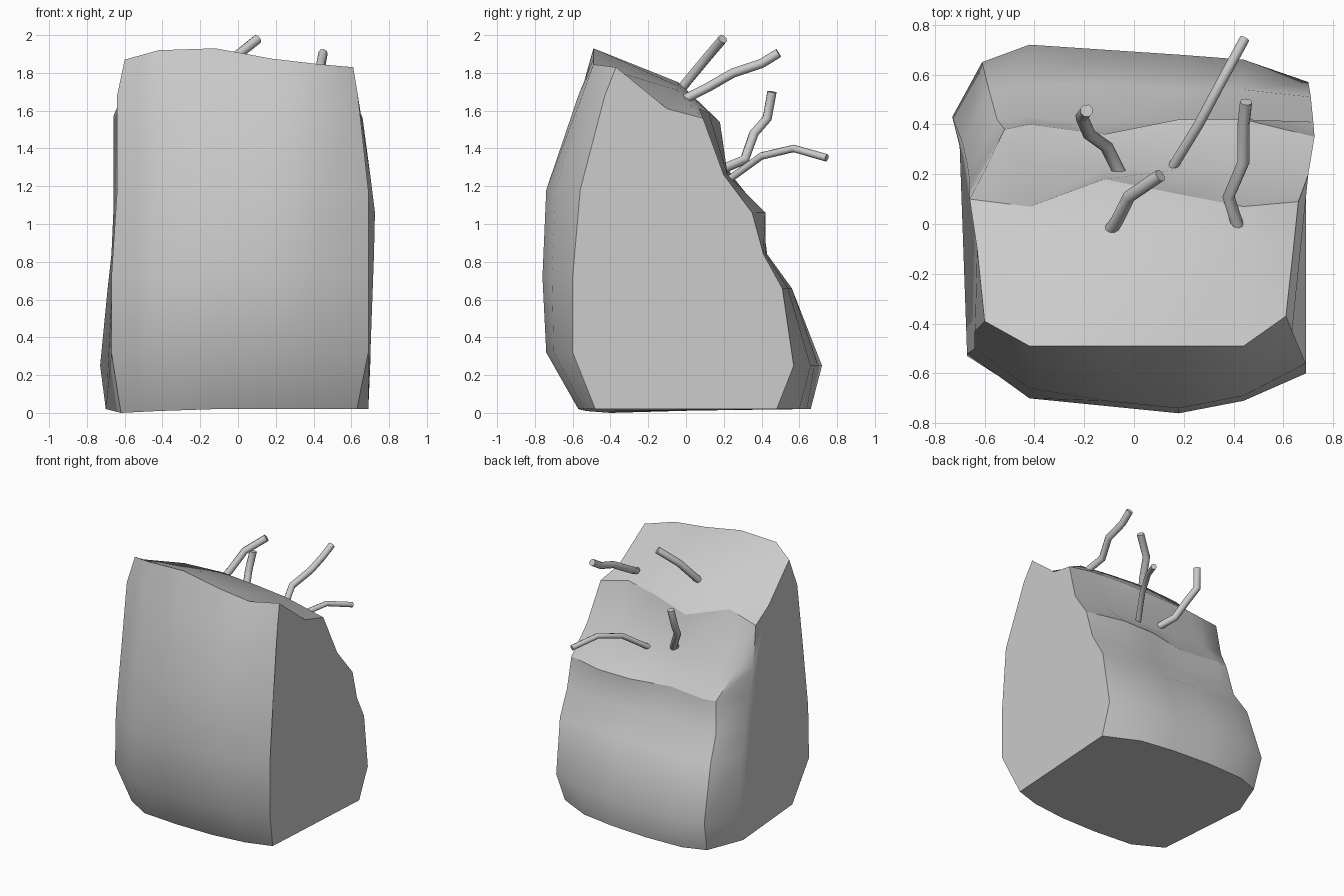
import bpy, bmesh, math

if "Cube" in bpy.data.objects:
    bpy.data.objects.remove(bpy.data.objects["Cube"])


def smooth(obj, angle):
    bpy.ops.object.select_all(action='DESELECT')
    obj.select_set(True)
    bpy.context.view_layer.objects.active = obj
    bpy.ops.object.shade_smooth_by_angle(angle=math.radians(angle))


# Rock: profile rows lofted over columns in x
# each row: z, left x, right x, then y for each column
rows = [
    (0.02, -0.62, 0.63, -.40, -.53, -.57, -.57, -.54, -.48),
    (0.32, -0.67, 0.69, -.53, -.69, -.72, -.74, -.70, -.60),
    (0.72, -0.67, 0.69, -.52, -.70, -.73, -.76, -.71, -.60),
    (1.18, -0.64, 0.69, -.50, -.66, -.71, -.74, -.69, -.56),
    (1.68, -0.64, 0.635, -.43, -.55, -.56, -.57, -.55, -.43),
    (1.93, -0.60, 0.61, -.39, -.49, -.49, -.49, -.49, -.37),
    (1.74, -0.63, 0.64, -.10, -.05, -.04, -.04, -.05, -.10),
    (1.55, -0.66, 0.66, .10, .07, .18, .12, .07, .09),
    (1.26, -0.66, 0.70, .13, .24, .22, .22, .22, .20),
    (1.06, -0.66, 0.725, .17, .40, .36, .42, .42, .35),
    (0.84, -0.67, 0.72, .24, .43, .40, .42, .42, .41),
    (0.66, -0.69, 0.71, .33, .56, .56, .54, .54, .51),
    (0.25, -0.73, 0.70, .43, .72, .70, .68, .66, .57),
    (0.02, -0.70, 0.69, .31, .65, .66, .64, .60, .48),
]
# height offsets per column on the upper rows
tilt = {0: (-.02, -.01, 0, 0, 0, 0),
        5: (-.06, -.01, 0, -.055, -.085, -.10),
        6: (-.10, 0, .01, -.01, -.03, -.13),
        7: (.02, .07, -.01, .04, .06, .01)}
# rounded left corner column on the back rows: x, y
corner = {8: (-.59, .235), 9: (-.52, .38), 10: (-.55, .42), 11: (-.58, .53),
          12: (-.61, .65), 13: (-.59, .59)}
bm = bmesh.new()
grid = []
for i, (z, xl, xr, *ys) in enumerate(rows):
    xs = (xl, -0.42, -0.12, 0.18, 0.44, xr)
    dz = tilt.get(i, (0,) * 6)
    pts = [(x, y, z + d) for x, y, d in zip(xs, ys, dz)]
    mid = [(a + b) / 2 for a, b in zip(pts[0], pts[1])]
    if i in corner:
        mid[:2] = corner[i]
    pts.insert(1, tuple(mid))
    grid.append([bm.verts.new(p) for p in pts])
n, m = len(grid), len(grid[0])
for i in range(n):
    a, b = grid[i], grid[(i + 1) % n]
    for j in range(m - 1):
        bm.faces.new((a[j], a[j + 1], b[j + 1], b[j]))
for j in (0, m - 1):
    bm.faces.new([r[j] for r in grid])
bmesh.ops.recalc_face_normals(bm, faces=bm.faces)
# crisp ledges across the back and crisp top and bottom rims
for i in (0, 5, 7, 9, 13):
    for a, b in zip(grid[i][1:], grid[i][2:]):
        bm.edges.get((a, b)).smooth = False
me = bpy.data.meshes.new("rock")
bm.to_mesh(me)
bm.free()
rock = bpy.data.objects.new("rock", me)
bpy.context.collection.objects.link(rock)
smooth(rock, 40)


# Twigs: bent round stems growing from the sloped back
def twig(name, pts, r):
    cu = bpy.data.curves.new(name, 'CURVE')
    cu.dimensions = '3D'
    cu.bevel_depth = r
    cu.bevel_resolution = 2
    cu.use_fill_caps = True
    sp = cu.splines.new('POLY')
    sp.points.add(len(pts) - 1)
    for p, co in zip(sp.points, pts):
        p.co = (*co, 1)
    ob = bpy.data.objects.new(name, cu)
    bpy.context.collection.objects.link(ob)
    bpy.ops.object.select_all(action='DESELECT')
    ob.select_set(True)
    bpy.context.view_layer.objects.active = ob
    bpy.ops.object.convert(target='MESH')
    smooth(bpy.context.object, 65)


twig("twig_lower_left", [(-.05, .19, 1.29), (-.11, .31, 1.34), (-.18, .36, 1.48),
                         (-.21, .43, 1.56), (-.19, .455, 1.70)], .026)
twig("twig_lower_right", [(.15, .22, 1.23), (.26, .40, 1.36),
                          (.35, .57, 1.40), (.445, .745, 1.35)], .020)
twig("twig_upper_left", [(-.12, -.06, 1.67), (-.07, .01, 1.76),
                         (-.02, .11, 1.88), (.105, .195, 1.98)], .026)
twig("twig_upper_right", [(.43, -.05, 1.64), (.38, .11, 1.72), (.44, .25, 1.80),
                          (.44, .40, 1.85), (.45, .49, 1.905)], .025)
